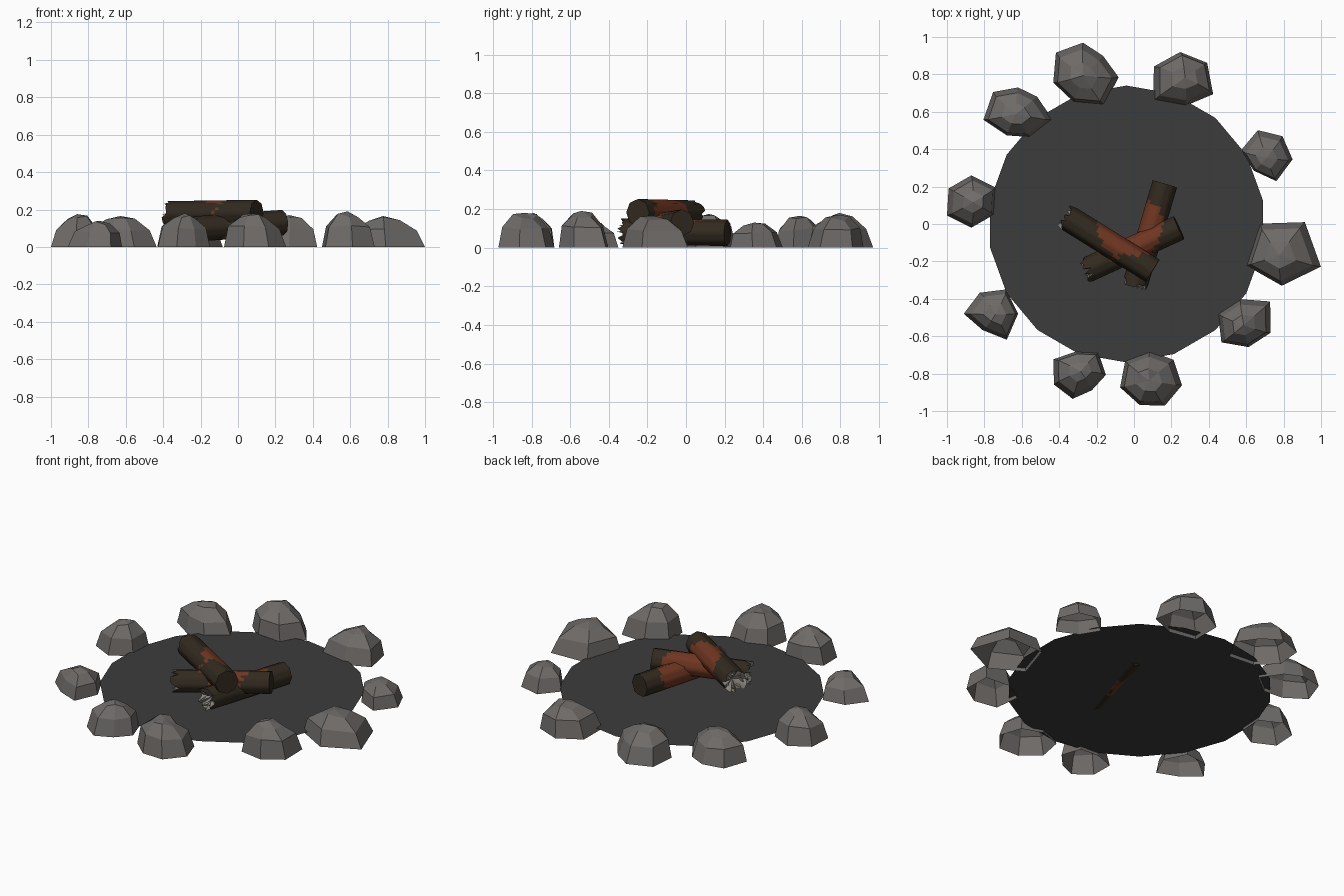
import bpy, bmesh, math, random
from mathutils import Vector

random.seed(4)
cube = bpy.data.objects.get("Cube")
if cube:
    bpy.data.objects.remove(cube, do_unlink=True)


def material(name, r, g, b):
    mat = bpy.data.materials.new(name)
    mat.use_nodes = True
    mat.diffuse_color = (r, g, b, 1)
    mat.node_tree.nodes["Principled BSDF"].inputs["Base Color"].default_value = (r, g, b, 1)
    return mat


ash = material("dark_ash", 0.045, 0.045, 0.045)
stone = material("grey_stone", 0.155, 0.145, 0.138)
bark = material("dark_bark", 0.032, 0.023, 0.014)
ember = material("ember_brown", 0.16, 0.037, 0.015)
splinter = material("pale_splinter", 0.25, 0.23, 0.2)


def finish(name, bm, mats):
    mesh = bpy.data.meshes.new(name)
    bm.to_mesh(mesh)
    bm.free()
    obj = bpy.data.objects.new(name, mesh)
    bpy.context.collection.objects.link(obj)
    for mat in mats:
        mesh.materials.append(mat)
    return obj


def bridge(bm, low, high):
    count = len(low)
    return [bm.faces.new((low[i], low[(i + 1) % count], high[(i + 1) % count], high[i]))
            for i in range(count)]


def fan(bm, ring, tip):
    count = len(ring)
    return [bm.faces.new((ring[i], ring[(i + 1) % count], tip)) for i in range(count)]


# Flat ash bed
def ash_bed():
    bm = bmesh.new()
    bmesh.ops.create_circle(bm, cap_ends=True, segments=18, radius=0.74)
    for v in bm.verts:
        v.co += Vector((-0.04, 0, 0.02))
    finish("ash_bed", bm, [ash])


# Faceted stone, open underneath: outline radii run clockwise from a start angle
def rock(index, x, y, height, start, radii):
    bm = bmesh.new()
    count = len(radii)
    lean = Vector((random.uniform(-0.02, 0.02), random.uniform(-0.02, 0.02), 0))
    rings = []
    for scale, level in ((1, 0), (0.83, 0.58), (0.42, 0.9)):
        ring = []
        for i, radius in enumerate(radii):
            a = math.radians(start) - math.tau * i / count
            wobble = random.uniform(0.9, 1.08) if level else 1
            z = height * level * wobble
            ring.append(bm.verts.new(Vector((x + radius * scale * math.cos(a),
                                             y + radius * scale * math.sin(a), z)) + lean * level))
        rings.append(ring)
    for low, high in zip(rings, rings[1:]):
        bridge(bm, low, high)
    fan(bm, rings[-1], bm.verts.new(Vector((x, y, height)) + lean))
    bmesh.ops.recalc_face_normals(bm, faces=bm.faces)
    if sum(f.normal.z for f in bm.faces) < 0:
        bmesh.ops.reverse_faces(bm, faces=bm.faces)
    finish(f"rock_{index}", bm, [stone])


# Eight-sided log with one sawn end, one snapped end and a charred patch
SIDES, SPLIT, STEPS = 8, 3, 26
GLOW = Vector((-0.035, -0.02, 0.13))


def log(name, broken, sawn, radius):
    broken, sawn = Vector(broken), Vector(sawn)
    axis = (sawn - broken).normalized()
    side = axis.cross(Vector((0, 0, 1))).normalized()
    up = side.cross(axis)
    wedge = math.tau / SIDES
    count = SIDES * SPLIT
    bm = bmesh.new()
    rings = []
    for s in range(STEPS + 1):
        ring = []
        for i in range(count):
            a = math.tau * i / count
            r = radius * math.cos(wedge / 2) / math.cos(a % wedge - wedge / 2)
            p = broken.lerp(sawn, s / STEPS) + (side * math.cos(a) + up * math.sin(a)) * r
            if s == 0:
                p -= axis * random.choice((-0.015, 0, 0.01, 0.03))
            ring.append(bm.verts.new(p))
        rings.append(ring)
    for low, high in zip(rings, rings[1:]):
        for f in bridge(bm, low, high):
            reach = 0.19 + random.uniform(-0.012, 0.012)
            f.material_index = int((f.calc_center_median() - GLOW).length < reach)
    fan(bm, rings[-1], bm.verts.new(sawn))
    for f in fan(bm, rings[0], bm.verts.new(broken + axis * 0.03)):
        f.material_index = 2
    # Splinters sticking out of the snapped end
    for i in range(7):
        a = math.tau * i / 7
        foot = broken + axis * 0.02 + (side * math.cos(a) + up * math.sin(a)) * radius * 0.6
        base = [bm.verts.new(foot + (side * math.cos(a + b) + up * math.sin(a + b)) * 0.014)
                for b in (0, math.tau / 3, math.tau * 2 / 3)]
        tip = bm.verts.new(foot - axis * random.uniform(0.03, 0.06))
        for f in fan(bm, base, tip):
            f.material_index = 2
    bmesh.ops.recalc_face_normals(bm, faces=bm.faces)
    obj = finish(name, bm, [bark, ember, splinter])
    bpy.ops.object.select_all(action="DESELECT")
    obj.select_set(True)
    bpy.context.view_layer.objects.active = obj
    bpy.ops.object.shade_smooth_by_angle(angle=math.radians(50))


ash_bed()

# Ring of stones: x, y, height, start angle, outline radii
rocks = [
    (-0.26, 0.81, 0.18, 146, (0.19, 0.16, 0.13, 0.18, 0.2, 0.17, 0.18)),
    (0.26, 0.77, 0.17, 95, (0.15, 0.16, 0.18, 0.14, 0.19, 0.17)),
    (0.71, 0.37, 0.13, 110, (0.14, 0.13, 0.14, 0.15, 0.11, 0.14)),
    (0.79, -0.16, 0.165, 126, (0.2, 0.21, 0.22, 0.17, 0.2)),
    (0.59, -0.53, 0.19, 100, (0.13, 0.18, 0.15, 0.13, 0.16, 0.15)),
    (0.09, -0.83, 0.18, 92, (0.15, 0.16, 0.17, 0.16, 0.15, 0.17, 0.17)),
    (-0.29, -0.8, 0.18, 100, (0.12, 0.15, 0.14, 0.11, 0.14, 0.15, 0.16)),
    (-0.76, -0.48, 0.14, 60, (0.15, 0.14, 0.16, 0.1, 0.15, 0.13)),
    (-0.87, 0.12, 0.175, 90, (0.14, 0.15, 0.14, 0.14, 0.15, 0.14)),
    (-0.62, 0.6, 0.165, 90, (0.13, 0.13, 0.19, 0.15, 0.14, 0.19, 0.17)),
]
for index, spec in enumerate(rocks, 1):
    rock(index, *spec)

# Stacked firewood
log("top_log", (-0.35, 0.03, 0.175), (0.1, -0.25, 0.182), 0.07)
log("middle_log", (-0.24, -0.24, 0.095), (0.24, -0.02, 0.13), 0.068)
log("bottom_log", (0.01, -0.31, 0.082), (0.165, 0.215, 0.077), 0.068)
